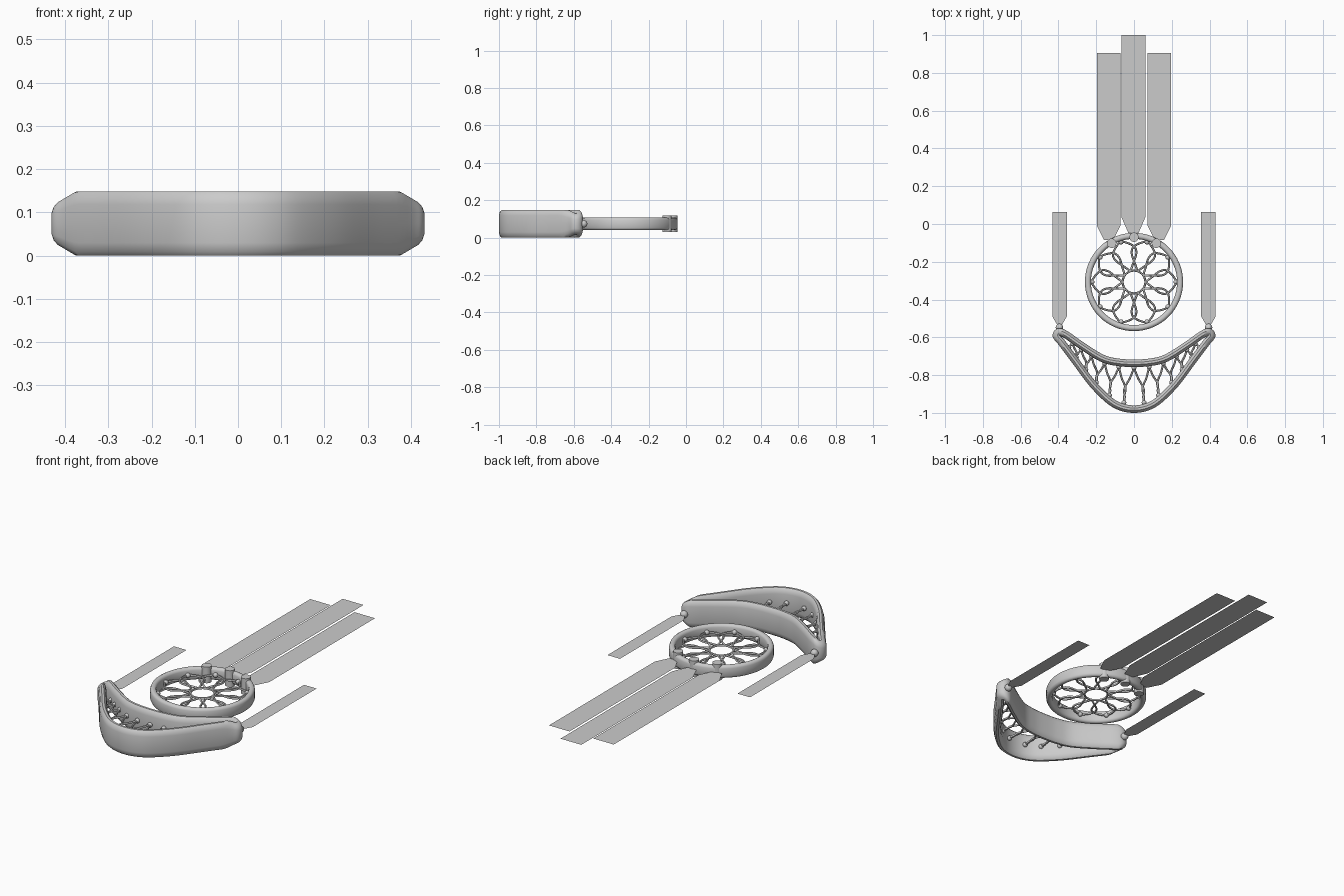
import bpy, bmesh, math
from mathutils import Vector

if "Cube" in bpy.data.objects:
    bpy.data.objects.remove(bpy.data.objects["Cube"])

Z = 0.074                 # mid height of everything
HOOP = Vector((0, -0.307, Z))


def finish(name, me):
    ob = bpy.data.objects.new(name, me)
    bpy.context.collection.objects.link(ob)
    return ob


def smooth(ob, angle=40):
    bpy.ops.object.select_all(action='DESELECT')
    ob.select_set(True)
    bpy.context.view_layer.objects.active = ob
    bpy.ops.object.shade_smooth_by_angle(angle=math.radians(angle))


def spline(pts, n, closed):
    """Catmull-Rom samples through the points."""
    out, c = [], len(pts)
    get = (lambda i: pts[i % c]) if closed else (lambda i: pts[max(0, min(c - 1, i))])
    for i in range(c if closed else c - 1):
        a, b, d, e = (Vector(get(i + k)) for k in (-1, 0, 1, 2))
        for k in range(n):
            t = k / n
            out.append(0.5 * (2 * b + (d - a) * t + (2 * a - 5 * b + 4 * d - e) * t * t
                              + (3 * b - a - 3 * d + e) * t ** 3))
    if not closed:
        out.append(Vector(pts[-1]))
    return out


def band(name, path, w, h, tip=False):
    """Closed flat loop swept with a tall rounded cross-section."""
    q = [(w, 0), (w, .6 * h), (.75 * w, .88 * h), (.3 * w, h)]
    q += [(-x, z) for x, z in reversed(q)]
    prof = q + [(x, -z) for x, z in reversed(q[1:-1])]
    bm, rings, n = bmesh.new(), [], len(path)
    for i, p in enumerate(path):
        t = (path[(i + 1) % n] - path[i - 1]).normalized()
        nor = Vector((t.y, -t.x, 0))
        ring = []
        for o, z in prof:
            v = p + nor * o
            s = 1 - max(0, abs(v.x) - .375) * 8 if tip else 1
            ring.append(bm.verts.new((v.x, v.y, Z + z * s)))
        rings.append(ring)
    m = len(prof)
    for i in range(n):
        a, b = rings[i], rings[(i + 1) % n]
        for k in range(m):
            bm.faces.new((a[k], b[k], b[(k + 1) % m], a[(k + 1) % m]))
    bmesh.ops.recalc_face_normals(bm, faces=bm.faces)
    me = bpy.data.meshes.new(name)
    bm.to_mesh(me)
    bm.free()
    smooth(finish(name, me))


def wires(name, strands, r=0.0055):
    """Thin round threads along (points, closed) strands."""
    cu = bpy.data.curves.new(name, 'CURVE')
    cu.dimensions, cu.bevel_depth, cu.bevel_resolution = '3D', r, 1
    cu.use_fill_caps = True
    for pts, closed in strands:
        pts = spline(pts, 6, closed)
        sp = cu.splines.new('POLY')
        sp.points.add(len(pts) - 1)
        for p, v in zip(sp.points, pts):
            p.co = (*v, 1)
        sp.use_cyclic_u = closed
    tmp = finish(name + "_curve", cu)
    me = bpy.data.meshes.new_from_object(tmp.evaluated_get(bpy.context.evaluated_depsgraph_get()))
    bpy.data.objects.remove(tmp)
    smooth(finish(name, me), 60)


def beads(name, places, r):
    bm = bmesh.new()
    for p in places:
        g = bmesh.ops.create_uvsphere(bm, u_segments=12, v_segments=8, radius=r)
        bmesh.ops.translate(bm, verts=g['verts'], vec=p)
    me = bpy.data.meshes.new(name)
    bm.to_mesh(me)
    bm.free()
    smooth(finish(name, me), 60)


def ribbon(name, x, half, end, shoulder, tip, tip_half):
    """Flat strip narrowing toward its knot."""
    v = [(x - half, end, Z), (x - half, shoulder, Z), (x - tip_half, tip, Z),
         (x + tip_half, tip, Z), (x + half, shoulder, Z), (x + half, end, Z)]
    me = bpy.data.meshes.new(name)
    me.from_pydata(v, [], [range(6)])
    finish(name, me)


def polar(r, a, side=0):
    """Point at radius r along angle a, shifted sideways."""
    c, s = math.cos(a), math.sin(a)
    return HOOP + Vector((r * c - side * s, r * s + side * c, 0))


# Round hoop
band("hoop", [polar(.244, i * math.tau / 64) for i in range(64)], .016, .034)

# Hoop web: petal loops, centre ring, beads
N = 10
angles = [math.radians(-72 + 360 / N * i) for i in range(N)]
web = [([polar(.06, math.tau * i / 12) for i in range(12)], True)]
for a in angles:
    for s in (-1, 1):
        web.append(([polar(.06, a), polar(.095, a, s * .026), polar(.135, a, s * .056),
                     polar(.17, a, s * .062), polar(.2, a, s * .04), polar(.228, a)], False))
wires("hoop_web", web)
beads("hoop_beads", [polar(.222, a) for a in angles], .013)

# Crescent frame
half = [(.07, -.968), (.135, -.93), (.22, -.845), (.31, -.725), (.385, -.625), (.411, -.592),
        (.397, -.572), (.36, -.586), (.28, -.642), (.17, -.71), (.085, -.732)]
loop = [(0, -.98)] + half + [(0, -.737)] + [(-x, y) for x, y in reversed(half)]
path = spline([(x, y, 0) for x, y in loop], 6, True)
band("crescent", path, .02, .074, tip=True)


# Crescent web: zigzag strands between the two walls
def wall(x, lower):
    pts = half[:5] if lower else half[6:][::-1]
    pts = [(0, -.98 if lower else -.737)] + pts
    for (x0, y0), (x1, y1) in zip(pts, pts[1:]):
        if x0 <= abs(x) <= x1:
            y = y0 + (y1 - y0) * (abs(x) - x0) / (x1 - x0)
            return Vector((x, y + (.026 if lower else -.024), Z))


low = [.053, .13, .2, .255, .305, .345]
up = [.08, .155, .225, .28, .325]
low = [wall(x, True) for x in [-x for x in reversed(low)] + low]
up = [wall(x, False) for x in [-x for x in reversed(up)] + [0] + up]
strands = []
for i, u in enumerate(up):
    for l, s in ((low[i], -1), (low[i + 1], 1)):
        bulge = Vector((s * .1 * (u - l).length, 0, 0))
        strands.append(([u, u.lerp(l, .3) + bulge * .3, u.lerp(l, .6) + bulge,
                         u.lerp(l, .85) + bulge * .2, l], False))
wires("crescent_web", strands)
beads("crescent_beads", low + up, .013)

# Knots on the hoop
for i, deg in enumerate((60, 90, 120)):
    p = polar(.237, math.radians(deg))
    bpy.ops.mesh.primitive_cylinder_add(vertices=20, radius=.025, depth=.088, location=p)
    ob = bpy.context.object
    ob.name = f"hoop_knot_{i + 1}"
    smooth(ob)

# Long ribbons and side ribbons
ribbon("ribbon_middle", -.003, .063, 1.0, .035, -.05, .026)
for s, side in ((-1, "left"), (1, "right")):
    ribbon("ribbon_" + side, s * .134, .062, .905, -.01, -.085, .024)
    ribbon("side_ribbon_" + side, s * .394, .038, .063, -.49, -.535, .012)
beads("crescent_knots", [(s * .395, -.547, Z) for s in (-1, 1)], .02)
